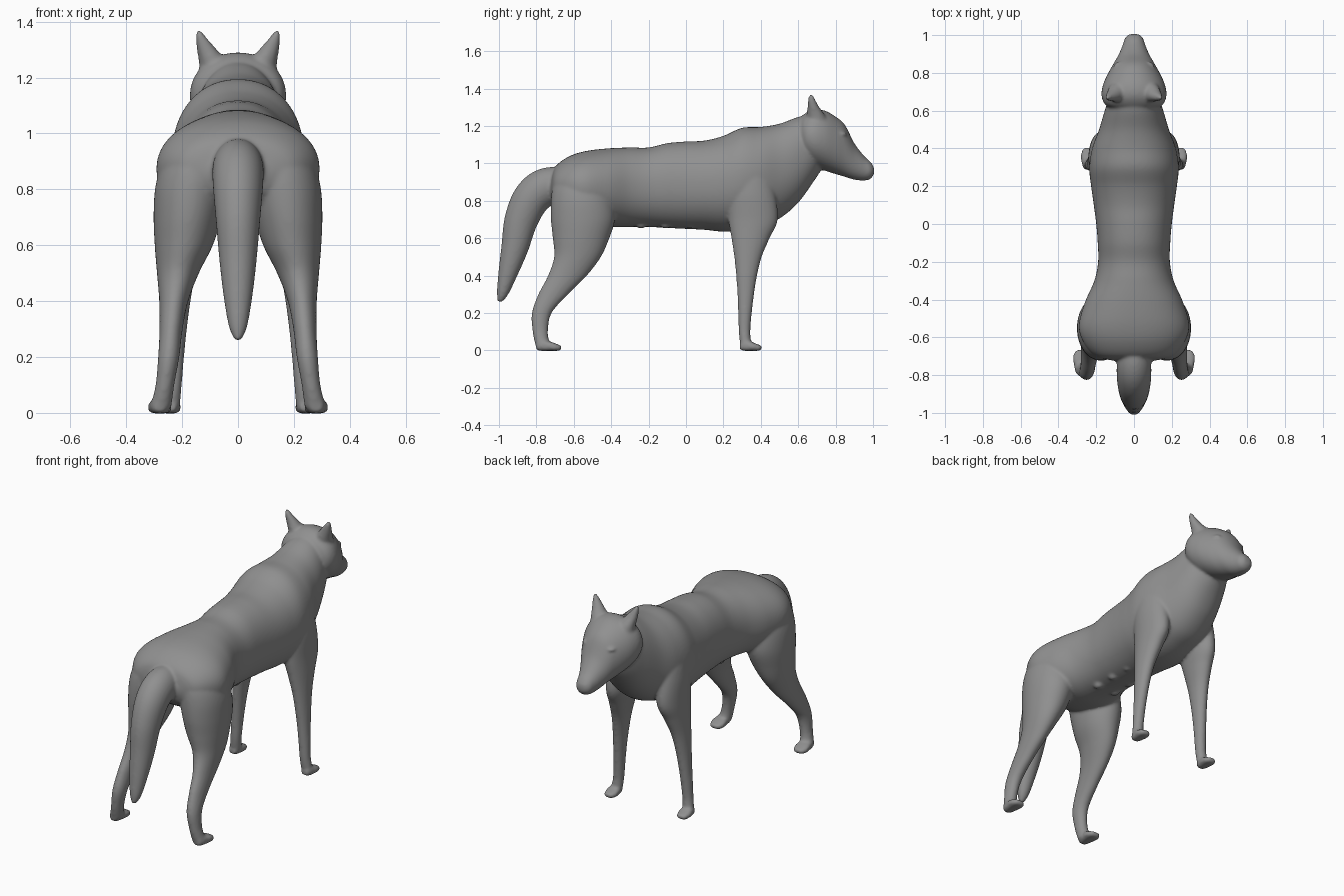
import bpy, bmesh, math
from mathutils import Vector as V


def spline(rows, sub):
    # Catmull-Rom refinement of a list of section rows
    rows = [V(r) for r in rows]
    out = []
    for i in range(len(rows) - 1):
        a, b, c, d = rows[max(i - 1, 0)], rows[i], rows[i + 1], rows[min(i + 2, len(rows) - 1)]
        for k in range(sub):
            t = k / sub
            out.append(0.5 * (2 * b + (c - a) * t + (2 * a - 5 * b + 4 * c - d) * t * t
                              + (3 * b - a - 3 * c + d) * t ** 3))
    return out + [rows[-1]]


def loft(bm, rows, v=None, power=2.0, side=1, n=64, sub=10):
    # skin superellipse sections (x, y, z, half width, half depth); v = depth direction
    pts = spline(rows, sub)
    rings = []
    for i, p in enumerate(pts):
        axis = V(v) if v else None
        if axis is None:
            t = V(pts[min(i + 1, len(pts) - 1)][:3]) - V(pts[max(i - 1, 0)][:3])
            axis = V((0, -t.z, t.y)).normalized()
        ring = []
        for k in range(n):
            c, s = math.cos(k * math.tau / n), math.sin(k * math.tau / n)
            cu = math.copysign(abs(c) ** (2 / power), c) * max(p[3], 0.002)
            cv = math.copysign(abs(s) ** (2 / power), s) * max(p[4], 0.002)
            q = V(p[:3]) + V((cu, 0, 0)) + axis * cv
            ring.append(bm.verts.new((q.x * side, q.y, q.z)))
        rings.append(ring)
    for a, b in zip(rings, rings[1:]):
        for k in range(n):
            bm.faces.new((a[k], a[(k + 1) % n], b[(k + 1) % n], b[k]))
    bm.faces.new(rings[0])
    bm.faces.new(rings[-1])


def upright(rows, x=0):
    # (y, top, bottom, half width) -> section rows
    return [(x, y, (t + b) / 2, w, (t - b) / 2) for y, t, b, w in rows]


def level(rows):
    # (z, y0, y1, x0, x1) -> section rows
    return [((c + d) / 2, (a + b) / 2, z, (d - c) / 2, (b - a) / 2) for z, a, b, c, d in rows]


def blob(bm, pos, scale):
    new = bmesh.ops.create_icosphere(bm, subdivisions=3, radius=1)['verts']
    for w in new:
        w.co = V(pos) + V([w.co[i] * scale[i] for i in range(3)])


def finish(bm, name, voxel, smooth):
    # fuse the overlapping shells into one soft grey skin
    bmesh.ops.recalc_face_normals(bm, faces=bm.faces)
    me = bpy.data.meshes.new(name)
    bm.to_mesh(me)
    bm.free()
    ob = bpy.data.objects.new(name, me)
    bpy.context.collection.objects.link(ob)
    mat = bpy.data.materials.new("dark_grey")
    mat.diffuse_color = (0.28, 0.28, 0.28, 1)
    me.materials.append(mat)
    m = ob.modifiers.new("fuse", 'REMESH')
    m.mode, m.voxel_size, m.use_smooth_shade = 'VOXEL', voxel, True
    m = ob.modifiers.new("soften", 'SMOOTH')
    m.factor, m.iterations = 0.5, smooth


body = bmesh.new()
# torso and neck
loft(body, upright([
    (-0.725, 0.90, 0.82, 0.10), (-0.70, 0.98, 0.77, 0.20), (-0.63, 1.035, 0.72, 0.265),
    (-0.54, 1.065, 0.68, 0.292), (-0.42, 1.08, 0.66, 0.262), (-0.30, 1.085, 0.66, 0.21),
    (-0.20, 1.085, 0.66, 0.19), (-0.10, 1.108, 0.655, 0.192), (0.0, 1.117, 0.65, 0.20),
    (0.10, 1.122, 0.645, 0.213), (0.20, 1.147, 0.635, 0.227), (0.30, 1.19, 0.64, 0.237),
    (0.40, 1.195, 0.665, 0.222), (0.50, 1.212, 0.705, 0.185), (0.60, 1.248, 0.79, 0.155),
    (0.68, 1.26, 0.90, 0.125), (0.72, 1.2, 0.96, 0.08)]),
    v=(0, 0, 1), power=2.15)
# tail
loft(body, [(0, -0.58, 0.90, 0.07, 0.07), (0, -0.73, 0.88, 0.09, 0.10),
            (0, -0.82, 0.82, 0.09, 0.10), (0, -0.88, 0.70, 0.08, 0.09),
            (0, -0.915, 0.55, 0.067, 0.073), (0, -0.95, 0.42, 0.052, 0.053),
            (0, -0.98, 0.31, 0.033, 0.032), (0, -0.997, 0.26, 0.012, 0.012)])
# legs, paws and belly bumps, both sides
for s in (1, -1):
    loft(body, level([
        (1.02, -0.62, -0.46, 0.04, 0.15), (0.95, -0.685, -0.42, 0.03, 0.236),
        (0.88, -0.712, -0.40, 0.03, 0.276), (0.80, -0.722, -0.385, 0.04, 0.297),
        (0.70, -0.722, -0.38, 0.06, 0.302), (0.60, -0.712, -0.41, 0.09, 0.298),
        (0.50, -0.705, -0.455, 0.14, 0.29), (0.40, -0.738, -0.53, 0.178, 0.282),
        (0.30, -0.79, -0.63, 0.198, 0.281), (0.20, -0.824, -0.718, 0.21, 0.286),
        (0.10, -0.82, -0.738, 0.228, 0.295), (0.02, -0.803, -0.725, 0.238, 0.315)]),
        v=(0, 1, 0), side=s)
    loft(body, upright([(-0.80, 0.04, 0.005, 0.02), (-0.78, 0.055, -0.002, 0.03),
                        (-0.72, 0.045, -0.002, 0.042), (-0.685, 0.032, -0.002, 0.038),
                        (-0.665, 0.026, 0.004, 0.02)], 0.28), v=(0, 0, 1), power=3, side=s)
    loft(body, level([
        (1.10, 0.28, 0.40, 0.06, 0.14), (0.98, 0.25, 0.44, 0.08, 0.215),
        (0.85, 0.225, 0.475, 0.09, 0.239),
        (0.70, 0.228, 0.49, 0.10, 0.24), (0.60, 0.243, 0.447, 0.125, 0.242),
        (0.50, 0.258, 0.405, 0.152, 0.245), (0.40, 0.268, 0.38, 0.17, 0.249),
        (0.30, 0.275, 0.364, 0.183, 0.253), (0.20, 0.279, 0.352, 0.193, 0.258),
        (0.10, 0.282, 0.344, 0.201, 0.263), (0.02, 0.291, 0.35, 0.208, 0.274)]),
        v=(0, 1, 0), side=s)
    loft(body, upright([(0.288, 0.035, 0.005, 0.02), (0.31, 0.05, -0.002, 0.03),
                        (0.35, 0.045, -0.002, 0.038), (0.385, 0.032, -0.002, 0.034),
                        (0.405, 0.026, 0.004, 0.018)], 0.243), v=(0, 0, 1), power=3, side=s)
    for k in range(3):
        blob(body, (0.06 * s, -0.24 + 0.13 * k, 0.672), (0.025, 0.03, 0.02))

# skull and muzzle
loft(body, upright([
    (0.605, 1.225, 1.06, 0.09), (0.63, 1.262, 1.025, 0.15), (0.68, 1.288, 0.985, 0.172),
    (0.74, 1.283, 0.962, 0.163), (0.80, 1.25, 0.943, 0.136), (0.85, 1.205, 0.928, 0.108),
    (0.90, 1.108, 0.913, 0.08), (0.95, 1.043, 0.908, 0.059), (0.985, 1.01, 0.916, 0.047),
    (1.006, 0.978, 0.942, 0.024)]), v=(0, 0, 1), power=2.05)
for s in (1, -1):
    # ear
    loft(body, [(0.075, 0.71, 1.19, 0.06, 0.065), (0.09, 0.695, 1.255, 0.05, 0.05),
                (0.114, 0.68, 1.305, 0.034, 0.03), (0.133, 0.671, 1.345, 0.019, 0.018),
                (0.142, 0.668, 1.368, 0.009, 0.010)], v=(0, 1, 0), side=s)
    # brow, eyelid and nose wing
    blob(body, (0.084 * s, 0.825, 1.158), (0.026, 0.036, 0.012))
    blob(body, (0.09 * s, 0.825, 1.128), (0.02, 0.03, 0.010))
    blob(body, (0.016 * s, 0.987, 0.978), (0.02, 0.016, 0.02))
finish(body, "wolf_body", 0.008, 8)
